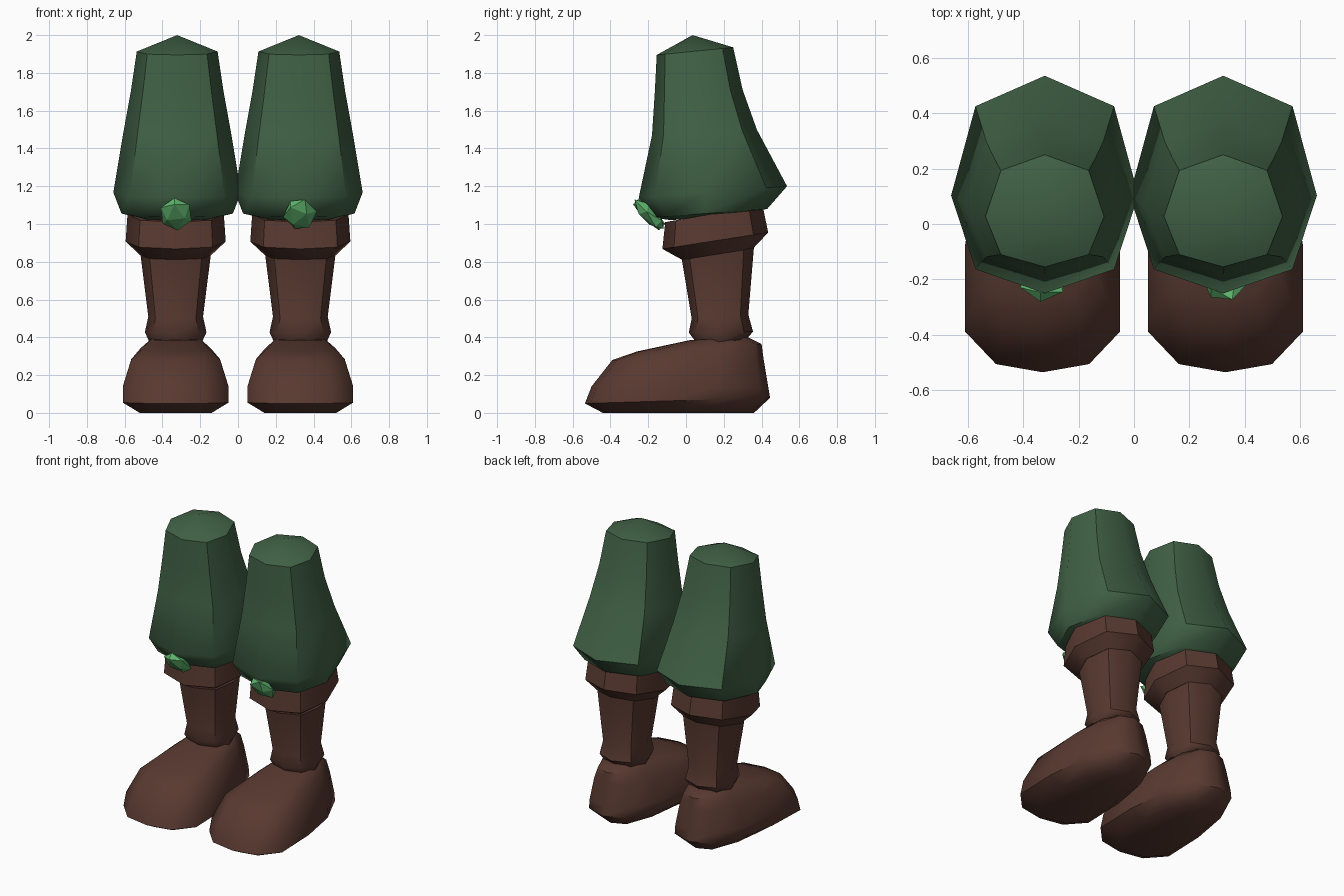
import bpy, bmesh, math
from mathutils import Matrix, Vector

if "Cube" in bpy.data.objects:
    bpy.data.objects.remove(bpy.data.objects["Cube"])


def material(name, rgb):
    m = bpy.data.materials.new(name)
    m.diffuse_color = (*rgb, 1)
    m.use_nodes = True
    m.node_tree.nodes["Principled BSDF"].inputs["Base Color"].default_value = m.diffuse_color
    return m


GREEN = material("trouser green", (0.052, 0.120, 0.060))
BROWN = material("boot brown", (0.098, 0.041, 0.030))
GEM = material("gem green", (0.115, 0.46, 0.155))

# Half outlines from front to back: (fraction of half width, fraction of depth)
OCTAGON = [(0, 0), (0.74, 0.11), (1, 0.45), (0.74, 0.86), (0, 1)]
SHOE = [(0, 0), (0.6, 0.03), (1, 0.15), (1, 0.45), (0.86, 0.72), (0.5, 0.95), (0, 1)]


def finish(ob, mat, smooth):
    ob.data.materials.append(mat)
    bpy.ops.object.select_all(action='DESELECT')
    ob.select_set(True)
    bpy.context.view_layer.objects.active = ob
    if smooth:
        bpy.ops.object.shade_smooth_by_angle(angle=math.radians(smooth))


def new_object(name, bm):
    me = bpy.data.meshes.new(name)
    bm.to_mesh(me)
    bm.free()
    ob = bpy.data.objects.new(name, me)
    bpy.context.collection.objects.link(ob)
    return ob


def loft(name, cx, outline, rings, mat, apex=None, smooth=50):
    """Skin rings of (half width, front y, front z, back y, back z), bottom to top."""
    bm = bmesh.new()
    full = outline + [(-x, t) for x, t in outline[-2:0:-1]]
    n = len(full)
    loops = []
    for w, y0, z0, y1, z1 in rings:
        loops.append([bm.verts.new((cx + x * w, y0 + t * (y1 - y0), z0 + t * (z1 - z0)))
                      for x, t in full])
    for a, b in zip(loops, loops[1:]):
        for i in range(n):
            j = (i + 1) % n
            bm.faces.new((a[i], a[j], b[j], b[i]))
    bm.faces.new(loops[0][::-1])
    top = loops[-1]
    if apex:
        tip = bm.verts.new((cx, *apex))
        for i in range(n):
            bm.faces.new((top[i], top[(i + 1) % n], tip))
    else:
        bm.faces.new(top)
    bmesh.ops.recalc_face_normals(bm, faces=bm.faces)
    finish(new_object(name, bm), mat, smooth)


def gem(name, cx, spin):
    """Flattened faceted stone leaning against the cuff."""
    bm = bmesh.new()
    bmesh.ops.create_icosphere(bm, subdivisions=1, radius=1)
    place = (Matrix.Translation(Vector((cx, -0.195, 1.052)))
             @ Matrix.Rotation(math.radians(45), 4, 'X')
             @ Matrix.Diagonal((0.09, 0.045, 0.115, 1))
             @ Matrix.Rotation(spin, 4, 'Y'))
    bmesh.ops.transform(bm, matrix=place, verts=bm.verts)
    finish(new_object(name, bm), GEM, 0)


for side, s in (("left", 1), ("right", -1)):
    # Baggy trouser leg with pointed cap
    loft(side + "_trouser_leg", s * 0.322, OCTAGON, [
        (0.22, -0.08, 1.02, 0.34, 1.06),
        (0.295, -0.175, 1.035, 0.43, 1.08),
        (0.338, -0.25, 1.14, 0.535, 1.20),
        (0.285, -0.18, 1.47, 0.375, 1.50),
        (0.245, -0.165, 1.70, 0.30, 1.71),
        (0.214, -0.155, 1.895, 0.25, 1.935),
    ], GREEN, apex=(0.035, 2.0))
    # Folded boot cuff
    loft(side + "_boot_cuff", s * 0.33, OCTAGON, [
        (0.19, -0.02, 0.81, 0.355, 0.87),
        (0.265, -0.125, 0.868, 0.435, 0.955),
        (0.255, -0.11, 1.01, 0.405, 1.10),
    ], BROWN, smooth=40)
    # Boot shaft with flared ankle
    loft(side + "_boot_shaft", s * 0.33, OCTAGON, [
        (0.14, 0.06, 0.365, 0.32, 0.39),
        (0.163, 0.015, 0.425, 0.355, 0.43),
        (0.145, 0.03, 0.50, 0.33, 0.52),
        (0.188, -0.025, 0.83, 0.36, 0.88),
    ], BROWN)
    # Rounded shoe
    loft(side + "_shoe", s * 0.33, SHOE, [
        (0.19, -0.44, 0.0, 0.36, 0.0),
        (0.28, -0.535, 0.05, 0.445, 0.08),
        (0.28, -0.50, 0.14, 0.435, 0.14),
        (0.235, -0.39, 0.28, 0.41, 0.29),
        (0.185, -0.26, 0.325, 0.40, 0.365),
        (0.13, 0.02, 0.385, 0.33, 0.40),
    ], BROWN)
    gem(side + "_gem", s * 0.328, 0.3 if s > 0 else 0.9)
